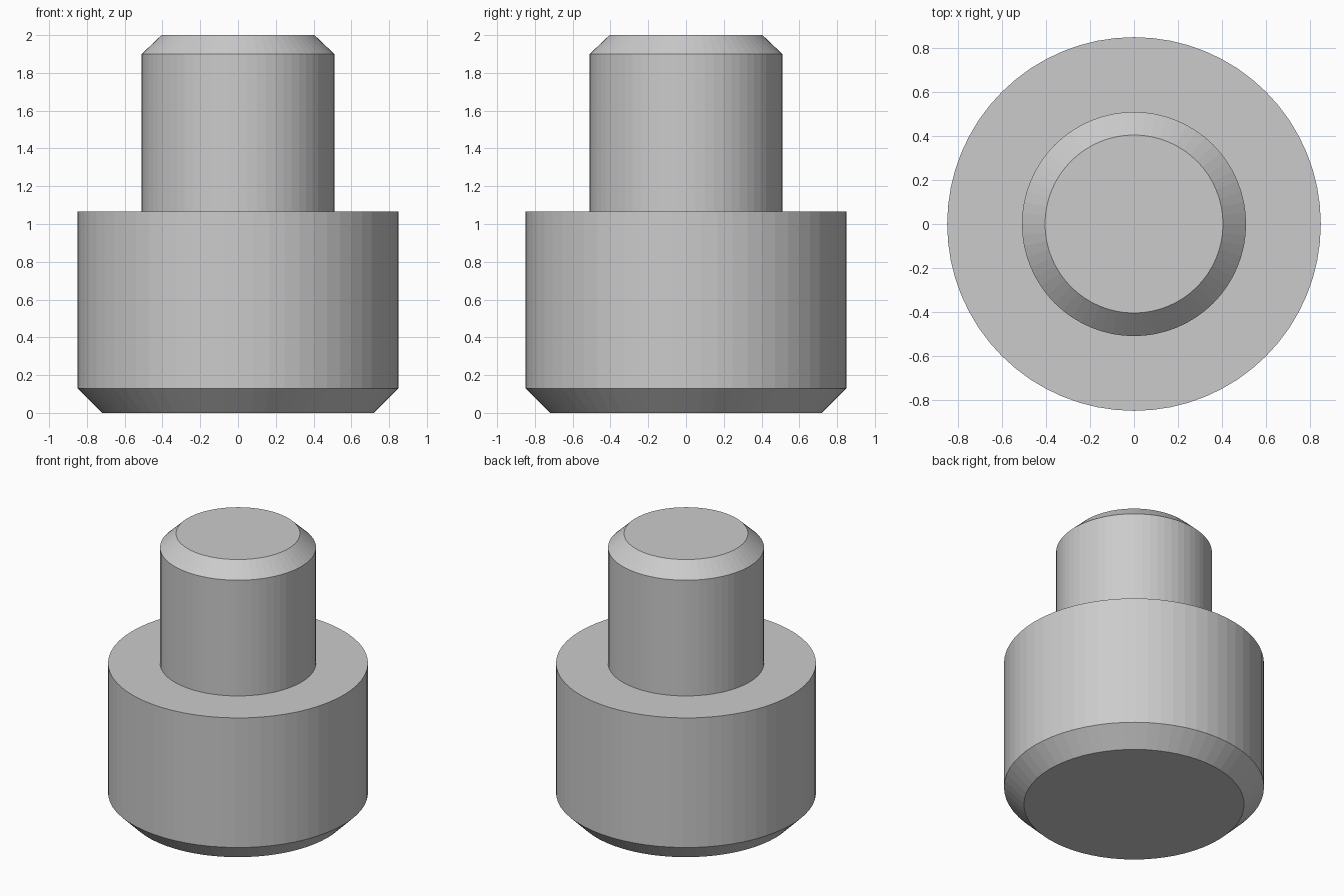
import bpy
import bmesh
from math import tau

cube = bpy.data.objects.get("Cube")
if cube:
    bpy.data.objects.remove(cube, do_unlink=True)

SIDES = 64

# Single plain metal colour
steel = bpy.data.materials.new("light_grey")
steel.use_nodes = True
colour = (0.6, 0.6, 0.6, 1.0)
steel.diffuse_color = colour
steel.node_tree.nodes["Principled BSDF"].inputs["Base Color"].default_value = colour

# Half profile as (radius, height): foot chamfer, wide body, shoulder, pin, tip chamfer
profile = [(0, 0), (0.72, 0), (0.85, 0.13), (0.85, 1.065),
           (0.51, 1.065), (0.51, 1.9), (0.405, 2), (0, 2)]

# Spin the profile into one closed solid
bm = bmesh.new()
verts = [bm.verts.new((r, 0, z)) for r, z in profile]
edges = [bm.edges.new(pair) for pair in zip(verts, verts[1:])]
bmesh.ops.spin(bm, geom=verts + edges, cent=(0, 0, 0), axis=(0, 0, 1),
               angle=tau, steps=SIDES, use_merge=True)
bmesh.ops.remove_doubles(bm, verts=bm.verts, dist=0.0001)
bmesh.ops.recalc_face_normals(bm, faces=bm.faces)

# Join the flat end fans into single discs
flat_edges = [e for e in bm.edges if any(v.co.xy.length < 0.001 for v in e.verts)]
bmesh.ops.dissolve_edges(bm, edges=flat_edges, use_verts=True)

mesh = bpy.data.meshes.new("stepped_pin")
bm.to_mesh(mesh)
bm.free()
mesh.materials.append(steel)
pin = bpy.data.objects.new("stepped_pin", mesh)
bpy.context.collection.objects.link(pin)
